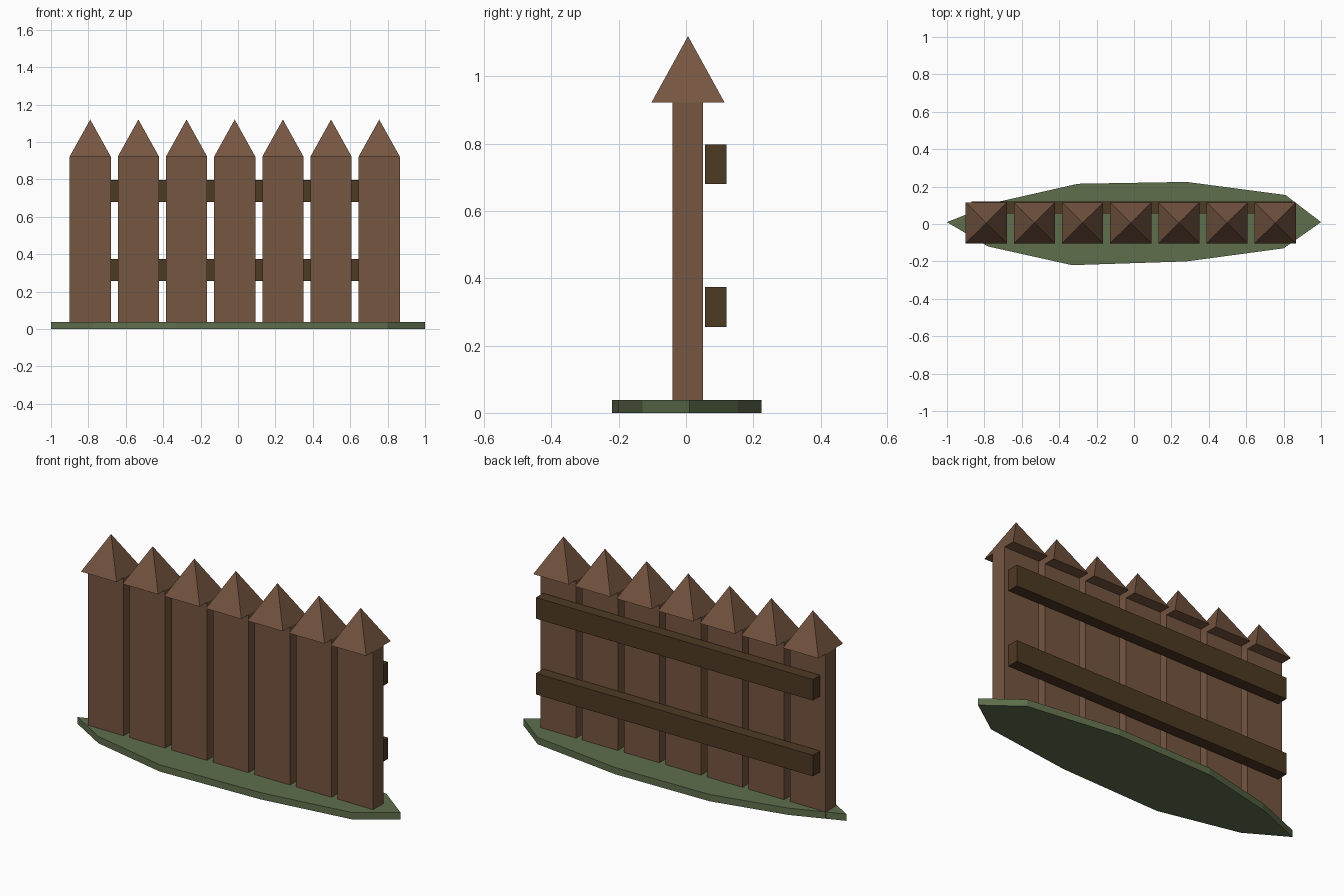
import bpy
import bmesh
from mathutils import Matrix, Vector

default_cube = bpy.data.objects.get("Cube")
if default_cube:
    bpy.data.objects.remove(default_cube, do_unlink=True)


def make_material(name, rgb):
    mat = bpy.data.materials.new(name)
    mat.use_nodes = True
    mat.diffuse_color = (*rgb, 1)
    mat.node_tree.nodes["Principled BSDF"].inputs["Base Color"].default_value = (*rgb, 1)
    return mat


def finish(bm, name, mat):
    bmesh.ops.recalc_face_normals(bm, faces=bm.faces)
    mesh = bpy.data.meshes.new(name)
    bm.to_mesh(mesh)
    bm.free()
    mesh.materials.append(mat)
    obj = bpy.data.objects.new(name, mesh)
    bpy.context.collection.objects.link(obj)
    return obj


def box(name, low, high, mat):
    low, high = Vector(low), Vector(high)
    bm = bmesh.new()
    bmesh.ops.create_cube(bm, size=1, matrix=Matrix.Translation((low + high) / 2)
                          @ Matrix.Diagonal((*(high - low), 1)))
    return finish(bm, name, mat)


def pyramid(name, low, high, mat):
    # Square-based point with its base at the low z and its tip at the high z
    bm = bmesh.new()
    corners = [bm.verts.new((x, y, low[2])) for x, y in
               ((low[0], low[1]), (high[0], low[1]), (high[0], high[1]), (low[0], high[1]))]
    tip = bm.verts.new(((low[0] + high[0]) / 2, (low[1] + high[1]) / 2, high[2]))
    bm.faces.new(corners)
    for i in range(4):
        bm.faces.new((corners[i - 1], corners[i], tip))
    return finish(bm, name, mat)


wood = make_material("brown wood", (0.18, 0.092, 0.053))
dark_wood = make_material("dark brown wood", (0.076, 0.041, 0.017))
grass = make_material("grass green", (0.115, 0.157, 0.073))

# Grass patch: irregular outline extruded upward
outline = [(-1, 0.01), (-0.78, -0.12), (-0.33, -0.22), (0.28, -0.2), (0.8, -0.13),
           (1, 0.01), (0.81, 0.155), (0.28, 0.225), (-0.3, 0.215), (-0.72, 0.12)]
bm = bmesh.new()
face = bm.faces.new([bm.verts.new((x, y, 0)) for x, y in outline])
top = bmesh.ops.extrude_face_region(bm, geom=[face])
bmesh.ops.translate(bm, vec=(0, 0, 0.038),
                    verts=[v for v in top["geom"] if isinstance(v, bmesh.types.BMVert)])
finish(bm, "grass_base", grass)

# Pickets with overhanging points
width, pitch = 0.22, 0.2575
for i in range(7):
    x = -0.9 + i * pitch
    box(f"picket_{i + 1}", (x, -0.04, 0.002), (x + width, 0.05, 0.922), wood)
    pyramid(f"picket_point_{i + 1}", (x, -0.103, 0.922), (x + width, 0.115, 1.12), wood)

# Rails along the back
for name, z in (("lower_rail", 0.256), ("upper_rail", 0.68)):
    box(name, (-0.87, 0.056, z), (0.845, 0.12, z + 0.118), dark_wood)
